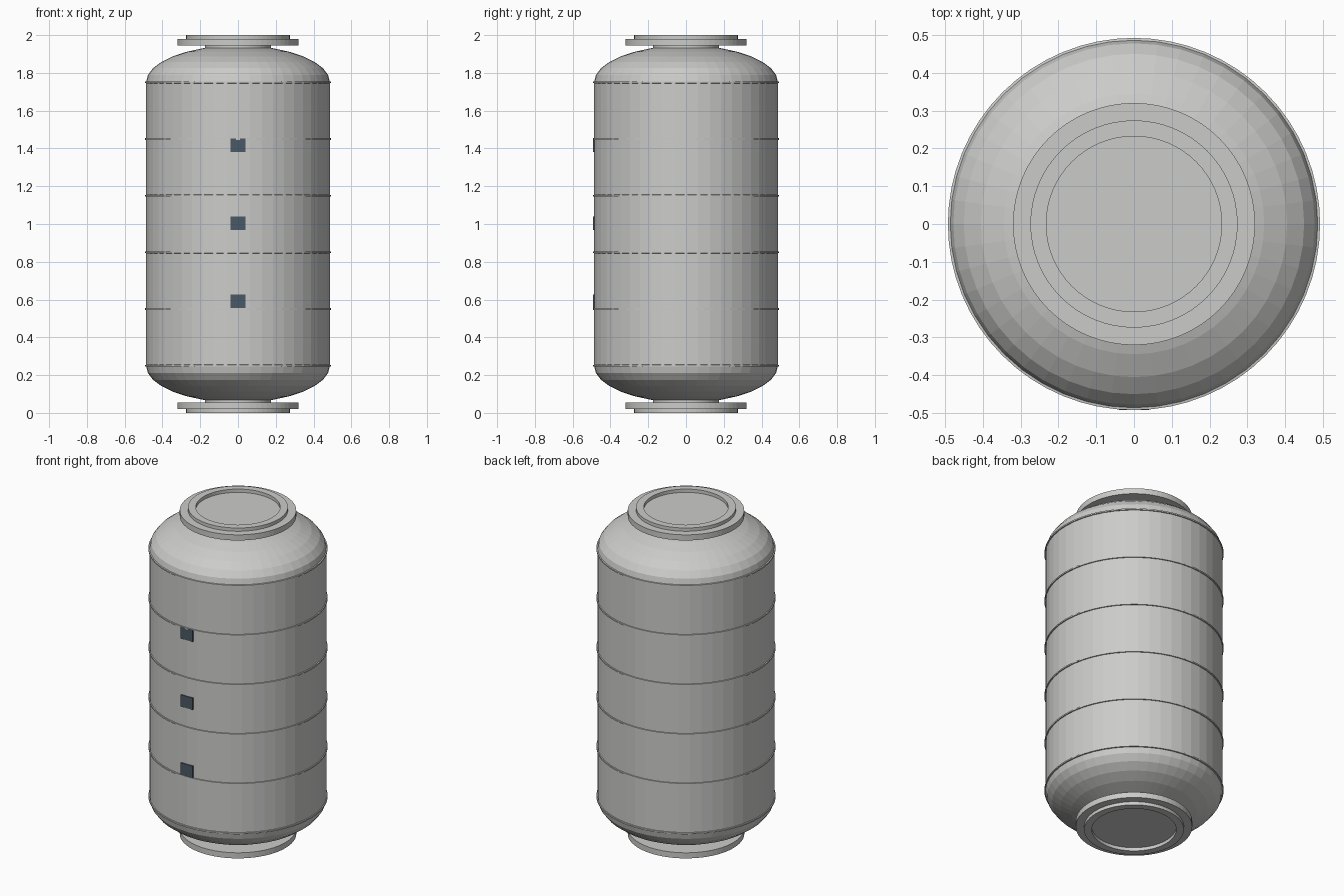
import bpy, bmesh, math

if "Cube" in bpy.data.objects:
    bpy.data.objects.remove(bpy.data.objects["Cube"], do_unlink=True)


def material(name, rgb):
    m = bpy.data.materials.new(name)
    m.use_nodes = True
    col = (*rgb, 1)
    m.diffuse_color = col
    m.node_tree.nodes["Principled BSDF"].inputs["Base Color"].default_value = col
    return m


METAL = material("light grey metal", (0.6, 0.6, 0.59))
GLASS = material("dark slate glass", (0.07, 0.1, 0.13))


def finish(name, bm, mat):
    bmesh.ops.recalc_face_normals(bm, faces=bm.faces)
    mesh = bpy.data.meshes.new(name)
    bm.to_mesh(mesh)
    bm.free()
    mesh.materials.append(mat)
    obj = bpy.data.objects.new(name, mesh)
    bpy.context.collection.objects.link(obj)
    return obj


def lathe(name, profile, steps, closed=False):
    """Spin a profile of (radius, height) points around the z axis."""
    bm = bmesh.new()
    verts = [bm.verts.new((r, 0, z)) for r, z in profile]
    pairs = list(zip(verts, verts[1:] + verts[:1]))
    edges = [bm.edges.new(p) for p in (pairs if closed else pairs[:-1])]
    bmesh.ops.spin(bm, geom=verts + edges, cent=(0, 0, 0), axis=(0, 0, 1),
                   angle=math.tau, steps=steps)
    bmesh.ops.remove_doubles(bm, verts=bm.verts, dist=0.0001)
    return finish(name, bm, METAL)


RADIUS, LOW, HIGH, DOME = 0.487, 0.25, 1.75, 0.195

# Tank shell: straight wall with an elliptical dome at each end
arc = [i * math.pi / 16 for i in range(9)]
lower = [(RADIUS * math.sin(a), LOW - DOME * math.cos(a)) for a in arc]
upper = [(r, 2 - z) for r, z in reversed(lower)]
lathe("tank_shell", lower + upper, 48)

# Thin hoops around the wall
for i in range(6):
    z = LOW + i * (HIGH - LOW) / 5
    lathe(f"hoop_{i + 1}", [(0.48, z - 0.006), (0.492, z - 0.004),
                            (0.492, z + 0.004), (0.48, z + 0.006)], 64, True)

# Docking collar at each end: neck, wide flange, raised rim, recessed hatch
collar = [(0, 1.98), (0.232, 1.98), (0.232, 2), (0.274, 2), (0.274, 1.98),
          (0.32, 1.98), (0.32, 1.946), (0.174, 1.946), (0.174, 1.9)]
lathe("top_collar", collar, 64)
lathe("bottom_collar", [(r, 2 - z) for r, z in collar], 64)

# Small square windows down the front
for i, z in enumerate((0.592, 1.004, 1.416)):
    bm = bmesh.new()
    bmesh.ops.create_cube(bm, size=1)
    bmesh.ops.scale(bm, verts=bm.verts, vec=(0.08, 0.009, 0.072))
    bmesh.ops.translate(bm, verts=bm.verts, vec=(0, -0.487, z))
    finish(f"window_{i + 1}", bm, GLASS)
